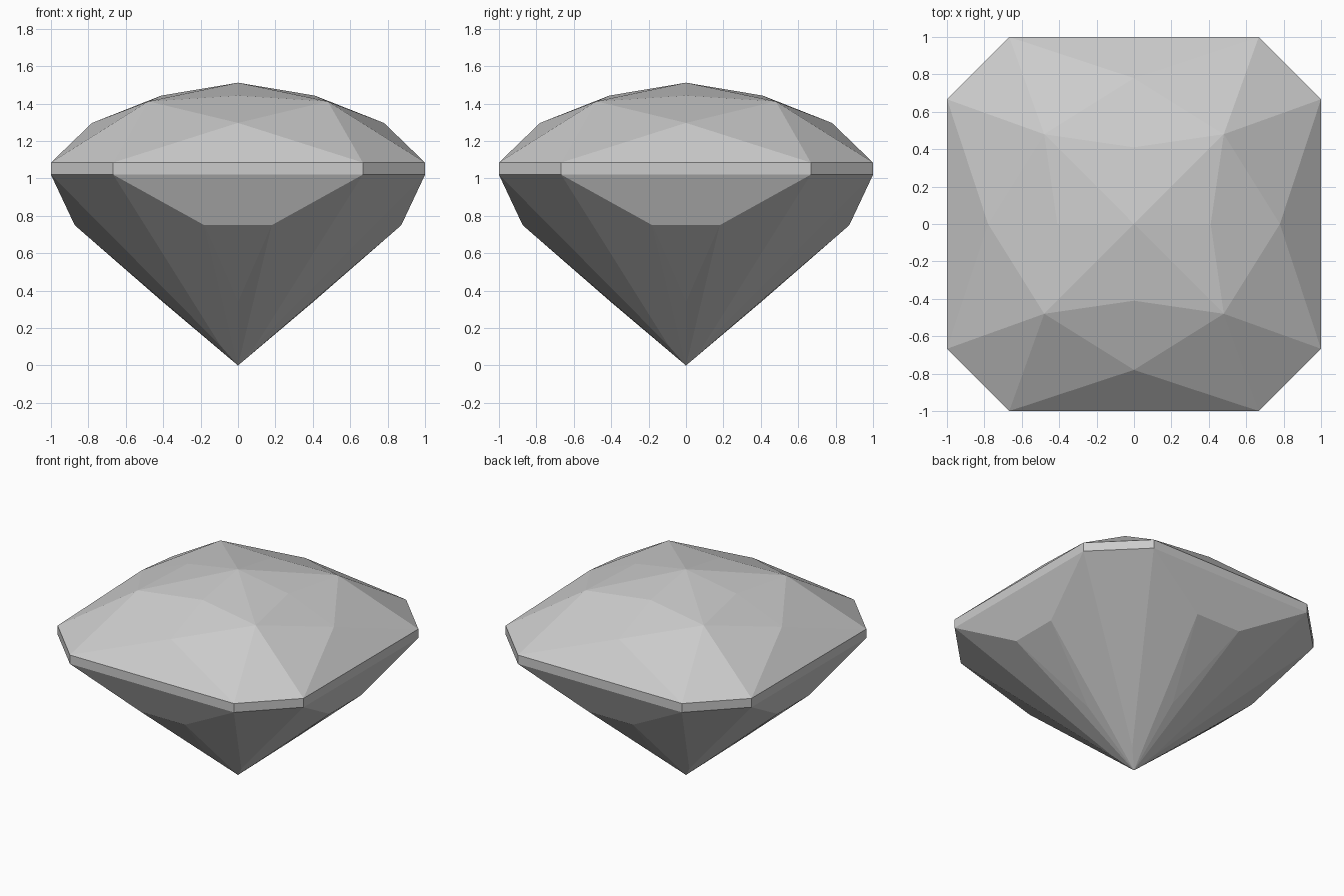
import bpy
import bmesh
import math
from mathutils import Matrix, Vector

cube = bpy.data.objects.get("Cube")
if cube:
    bpy.data.objects.remove(cube, do_unlink=True)

# Single stone colour
grey = bpy.data.materials.new("grey_stone")
grey.use_nodes = True
colour = (0.6, 0.6, 0.6, 1)
grey.diffuse_color = colour
grey.node_tree.nodes["Principled BSDF"].inputs["Base Color"].default_value = colour

CENTRE = Vector((0, 0, 1))


def faceted_part(name, facets):
    """Repeat the facets of one side around the four sides."""
    bm = bmesh.new()
    for quarter in range(4):
        turn = Matrix.Rotation(quarter * math.pi / 2, 3, "Z")
        for facet in facets:
            face = bm.faces.new([bm.verts.new(turn @ Vector(p)) for p in facet])
            face.normal_update()
            if face.normal.dot(face.calc_center_median() - CENTRE) < 0:
                face.normal_flip()
    bmesh.ops.remove_doubles(bm, verts=bm.verts, dist=0.001)
    mesh = bpy.data.meshes.new(name)
    bm.to_mesh(mesh)
    bm.free()
    mesh.materials.append(grey)
    obj = bpy.data.objects.new(name, mesh)
    bpy.context.collection.objects.link(obj)


def mirror(p):
    return (-p[0], p[1], p[2])


def both(facet):
    return [facet, [mirror(p) for p in facet]]


# Girdle corners of the front side, upper and lower
TOP, LOW = 1.085, 1.02
upper, lower = (0.667, -1, TOP), (0.667, -1, LOW)
upper_next, lower_next = (1, -0.667, TOP), (1, -0.667, LOW)

# Crown: star table, kites, side facets and corner facets
apex = (0, 0, 1.512)
table_mid = (0, -0.41, 1.443)
shoulder = (0.48, -0.48, 1.412)
kite_tip = (0, -0.78, 1.297)
crown = both([apex, table_mid, shoulder])
crown += both([table_mid, kite_tip, shoulder])
crown += both([kite_tip, upper, shoulder])
crown += [[kite_tip, mirror(upper), upper], [shoulder, upper, upper_next]]
faceted_part("crown", crown)

# Girdle: thin eight-sided band
faceted_part("girdle", [
    [mirror(lower), lower, upper, mirror(upper)],
    [lower, lower_next, upper_next, upper],
])

# Pavilion: side facets narrowing down to the point
culet = (0, 0, 0)
break_point = (0.18, -0.873, 0.75)
rib = (0, -0.4, 0.338)
corner_tip = (0.092, -0.092, 0.104)
pavilion = [
    [mirror(lower), lower, break_point, mirror(break_point)],
    [mirror(break_point), break_point, rib],
    [lower, lower_next, corner_tip],
]
pavilion += both([break_point, rib, culet])
pavilion += both([break_point, lower, corner_tip, culet])
faceted_part("pavilion", pavilion)
